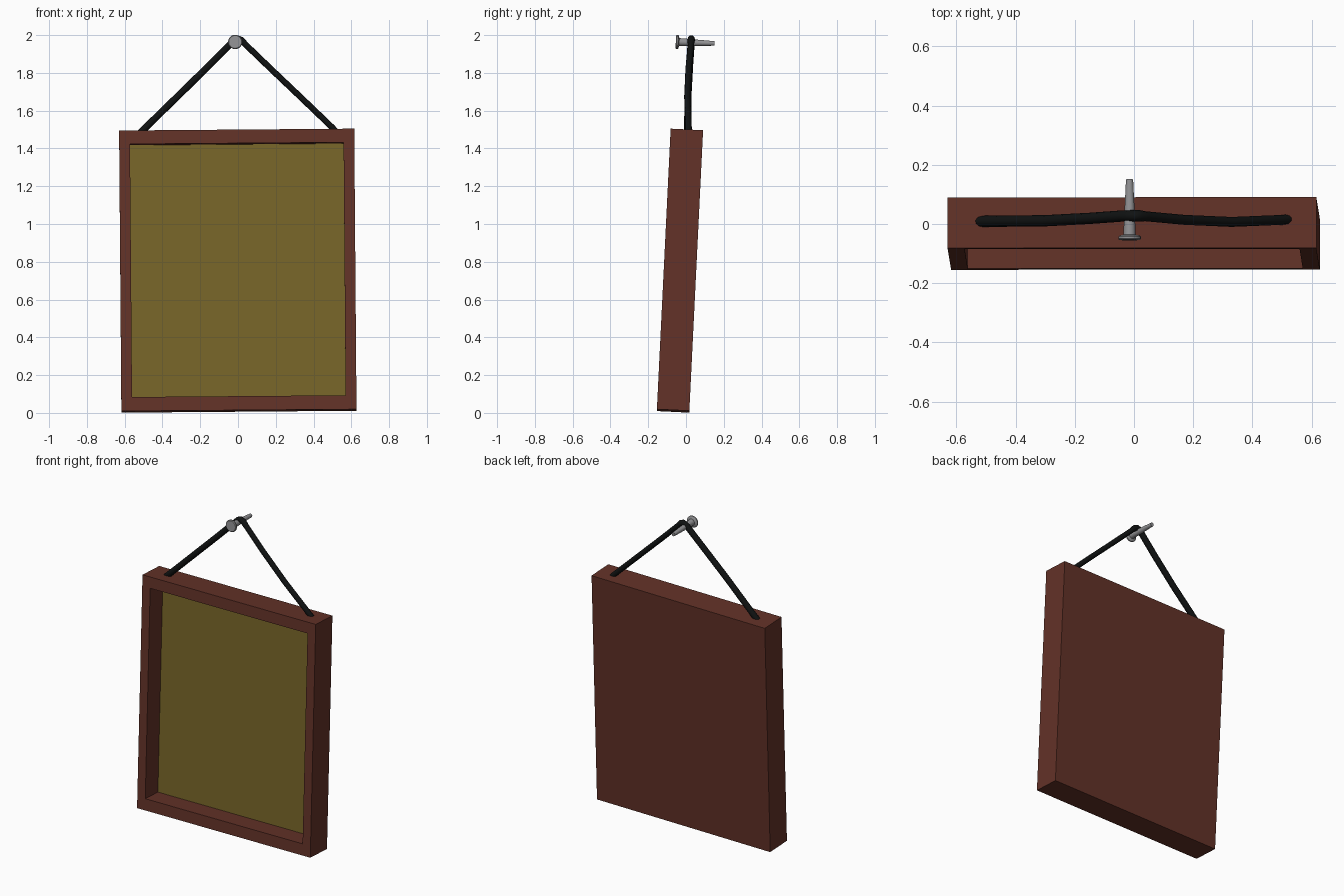
import bpy, bmesh, math
from mathutils import Matrix, Vector

if "Cube" in bpy.data.objects:
    bpy.data.objects.remove(bpy.data.objects["Cube"])


def material(name, rgb):
    m = bpy.data.materials.new(name)
    m.diffuse_color = (*rgb, 1)
    m.use_nodes = True
    m.node_tree.nodes["Principled BSDF"].inputs["Base Color"].default_value = m.diffuse_color
    return m


WOOD = material("red_brown_wood", (0.125, 0.032, 0.021))
CANVAS = material("olive_canvas", (0.185, 0.130, 0.022))
ROPE = material("black_cord", (0.005, 0.006, 0.006))
METAL = material("grey_metal", (0.29, 0.29, 0.30))


def add_object(name, bm, mats):
    bmesh.ops.recalc_face_normals(bm, faces=bm.faces)
    me = bpy.data.meshes.new(name)
    bm.to_mesh(me)
    bm.free()
    for m in mats:
        me.materials.append(m)
    ob = bpy.data.objects.new(name, me)
    bpy.context.collection.objects.link(ob)
    return ob


def smooth(ob, angle=40):
    bpy.ops.object.select_all(action='DESELECT')
    ob.select_set(True)
    bpy.context.view_layer.objects.active = ob
    bpy.ops.object.shade_smooth_by_angle(angle=math.radians(angle))


# Picture frame: closed box with a recessed front, painted at the recess floor
W, D, H = 1.245, 0.172, 1.487
SIDE, TOP, BOTTOM, RECESS = 0.057, 0.072, 0.074, 0.13
bm = bmesh.new()


def ring(x, z0, z1, y):
    return [bm.verts.new((sx * x, y, z)) for sx, z in
            ((-1, z0), (1, z0), (1, z1), (-1, z1))]


x_in, z_lo, z_hi = W / 2 - SIDE, -H / 2 + BOTTOM, H / 2 - TOP
rings = [ring(W / 2, -H / 2, H / 2, D / 2), ring(W / 2, -H / 2, H / 2, -D / 2),
         ring(x_in, z_lo, z_hi, -D / 2), ring(x_in, z_lo, z_hi, -D / 2 + RECESS)]
for a, b in zip(rings, rings[1:]):
    for i in range(4):
        j = (i + 1) % 4
        bm.faces.new((a[i], a[j], b[j], b[i]))
bm.faces.new(rings[0])
bm.faces.new(rings[-1]).material_index = 1
# The frame leans back and hangs slightly crooked
lean = (Matrix.Translation((-0.001, -0.032, 0.753))
        @ Matrix.Rotation(-0.049, 4, 'X') @ Matrix.Rotation(-0.008, 4, 'Y'))
bm.transform(lean)
add_object("picture_frame", bm, [WOOD, CANVAS])

# Hanging cord looped over the nail
path = [(-0.525, 0.008, 1.475), (-0.50, 0.009, 1.50), (-0.30, 0.011, 1.695),
        (-0.15, 0.019, 1.842), (-0.04, 0.027, 1.952), (-0.018, 0.028, 1.973),
        (0.0, 0.028, 1.981), (0.018, 0.028, 1.973), (0.04, 0.026, 1.950),
        (0.17, 0.014, 1.825), (0.33, 0.007, 1.673), (0.50, 0.014, 1.51),
        (0.53, 0.016, 1.478)]
cu = bpy.data.curves.new("cord_path", 'CURVE')
cu.dimensions = '3D'
cu.bevel_depth = 0.019
cu.bevel_resolution = 3
cu.use_fill_caps = True
sp = cu.splines.new('POLY')
sp.points.add(len(path) - 1)
for p, co in zip(sp.points, path):
    p.co = (*co, 1)
    p.radius = 1.0 if co[0] < 0.03 else 0.88
cu.materials.append(ROPE)
cord = bpy.data.objects.new("hanging_cord", cu)
bpy.context.collection.objects.link(cord)

# Nail: lathe profile (radius, distance from the head's front)
profile = [(0.034, 0.0), (0.038, 0.004), (0.038, 0.011), (0.034, 0.015),
           (0.021, 0.018), (0.012, 0.205)]
bm = bmesh.new()
N = 20
loops = [[bm.verts.new((r * math.cos(2 * math.pi * k / N), y,
                        r * math.sin(2 * math.pi * k / N))) for k in range(N)]
         for r, y in profile]
for a, b in zip(loops, loops[1:]):
    for k in range(N):
        j = (k + 1) % N
        bm.faces.new((a[k], a[j], b[j], b[k]))
bm.faces.new(loops[0])
bm.faces.new(loops[-1])
bm.transform(Matrix.Translation((-0.015, -0.054, 1.964))
             @ Matrix.Rotation(-0.04, 4, 'X'))
smooth(add_object("nail", bm, [METAL]))
